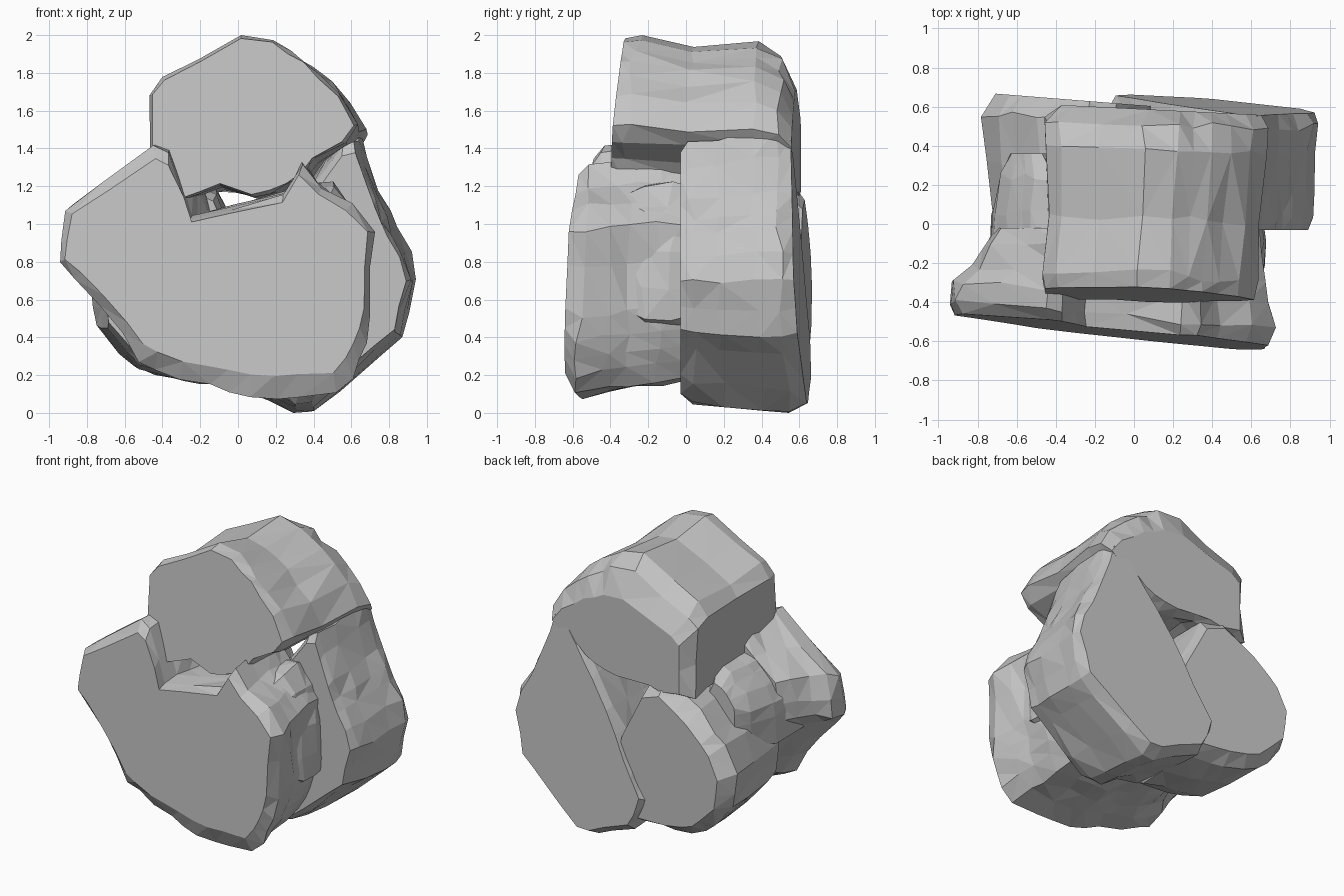
import bpy
import bmesh
import random
from mathutils import Vector

random.seed(4)

default_cube = bpy.data.objects.get("Cube")
if default_cube:
    bpy.data.objects.remove(default_cube, do_unlink=True)

# Single stone colour
stone = bpy.data.materials.new("grey_stone")
stone.use_nodes = True
stone_colour = (0.55, 0.55, 0.55, 1)
stone.diffuse_color = stone_colour
shader = stone.node_tree.nodes["Principled BSDF"]
shader.inputs["Base Color"].default_value = stone_colour
shader.inputs["Roughness"].default_value = 0.9


def plane_depth(plane, x, z):
    """Depth of a tilted end plane: offset, slope along x, slope along z."""
    offset, slope_x, slope_z = plane
    return offset + slope_x * x + slope_z * z


def chipped(outline, amount):
    """Outline with one extra, slightly uneven point on every long edge."""
    result = []
    for i, point in enumerate(outline):
        start, end = Vector(point), Vector(outline[(i + 1) % len(outline)])
        result.append(start)
        if (end - start).length > 0.2:
            wobble = Vector((random.uniform(-amount, amount),
                             random.uniform(-amount, amount)))
            result.append(start.lerp(end, random.uniform(0.35, 0.65)) + wobble)
    return result


def boulder(name, outline, front, back, rings, rough=0.012):
    """Loft an x-z outline from a front plane to a back plane.
    Each ring is (fraction of depth, x scale, z scale, x shift, z shift)."""
    points = chipped(outline, rough)
    low = Vector([min(p[k] for p in points) for k in range(2)])
    high = Vector([max(p[k] for p in points) for k in range(2)])
    middle = (low + high) / 2
    bm = bmesh.new()
    loops = []
    for index, (depth, scale_x, scale_z, shift_x, shift_z) in enumerate(rings):
        inner = 0 < index < len(rings) - 1
        loop = []
        for point in points:
            offset = point - middle
            x = middle.x + offset.x * scale_x + shift_x
            z = middle.y + offset.y * scale_z + shift_z
            y_front = plane_depth(front, x, z)
            y_back = plane_depth(back, x, z)
            y = y_front + (y_back - y_front) * depth
            if inner:
                x += random.uniform(-rough, rough)
                y += random.uniform(-rough, rough) * 2
                z += random.uniform(-rough, rough)
            loop.append(bm.verts.new((x, y, min(max(z, 0), 2))))
        loops.append(loop)

    # Sides, then end faces
    for first, second in zip(loops, loops[1:]):
        for i in range(len(first)):
            j = (i + 1) % len(first)
            bm.faces.new((first[i], first[j], second[j], second[i]))
    bm.faces.new(loops[0])
    bm.faces.new(loops[-1])
    bmesh.ops.triangulate(bm, faces=bm.faces[:], ngon_method='BEAUTY')
    bmesh.ops.recalc_face_normals(bm, faces=bm.faces[:])
    mesh = bpy.data.meshes.new(name)
    bm.to_mesh(mesh)
    bm.free()
    mesh.materials.append(stone)
    obj = bpy.data.objects.new(name, mesh)
    bpy.context.collection.objects.link(obj)
    return obj


# Broad slab at the front with a notch in its upper edge
boulder(
    "front_boulder",
    [(-.95, .8), (-.91, 1.08), (-.45, 1.42), (-.38, 1.38), (-.25, 1.03),
     (.25, 1.15), (.34, 1.32), (.45, 1.2), (.6, 1.1), (.72, .97),
     (.7, .5), (.64, .28), (.53, .1), (.2, .08), (-.05, .12),
     (-.3, .17), (-.52, .28), (-.74, .58)],
    front=(-.6, -.1, .05), back=(-.02, 0, 0),
    rings=[(0, .96, .86, 0, .02), (.12, 1, 1, 0, 0), (.35, .97, .98, 0, .02),
           (.55, .9, .97, .03, .03), (.8, .86, .96, .06, .04),
           (1, .81, .93, .08, .04)])

# Lump joining the front slab to the stone behind it, on the left side
boulder(
    "left_shoulder",
    [(.2, 1.1), (.35, 1.22), (.5, 1.22), (.6, 1.1), (.66, .85), (.67, .5),
     (.5, .35), (.25, .6)],
    front=(-.32, 0, 0), back=(.02, 0, 0),
    rings=[(0, .8, .85, 0, 0), (.3, .96, .97, 0, 0), (.7, 1, 1, 0, 0),
           (1, .96, .95, 0, 0)])

# Lump reaching back from the front slab on the right side
boulder(
    "right_shoulder",
    [(-.74, .72), (-.73, .98), (-.6, 1.16), (-.42, 1.26), (-.3, 1),
     (-.45, .65)],
    front=(-.25, 0, 0), back=(.36, 0, 0),
    rings=[(0, 1, 1, 0, 0), (.5, .97, 1, .01, 0), (.8, .9, .9, .03, .03),
           (1, .5, .5, 0, .08)])

# Tall stone at the back on the left side, pointed at the top
boulder(
    "back_left_boulder",
    [(.95, .7), (.88, .4), (.55, .12), (.4, 0), (.3, 0), (-.03, .14),
     (-.12, .36), (.02, .6), (.18, .92), (.38, 1.22), (.56, 1.48),
     (.64, 1.5), (.68, 1.36), (.8, 1.06), (.91, .85)],
    front=(-.03, 0, 0), back=(.67, -.07, -.05),
    rings=[(0, .87, .85, .01, -.01), (.1, .92, .92, 0, -.01),
           (.35, .95, .94, 0, -.01), (.65, .97, .99, 0, 0),
           (.88, 1, 1, 0, 0), (1, .95, .93, 0, 0)])

# Shorter stone at the back on the right side
boulder(
    "back_right_boulder",
    [(-.78, .7), (-.75, .45), (-.55, .24), (-.3, .17), (0, .15),
     (.15, .4), (.08, .8), (-.1, 1.18), (-.25, 1.24), (-.5, 1.08), (-.7, .88)],
    front=(-.02, 0, 0), back=(.61, -.08, 0),
    rings=[(0, .85, .88, 0, 0), (.15, .9, .96, .01, 0), (.5, .94, 1, .01, 0),
           (.85, 1, .98, 0, 0), (1, .91, .83, .03, -.02)])

# Blocky stone resting on the others, rounded off towards the back
boulder(
    "top_boulder",
    [(-.47, 1.69), (-.4, 1.77), (.04, 2), (.22, 1.98), (.4, 1.87),
     (.6, 1.68), (.69, 1.52), (.62, 1.43), (.45, 1.34), (.3, 1.2),
     (.1, 1.14), (-.08, 1.2), (-.3, 1.12), (-.47, 1.16)],
    front=(-.5, -.04, .09), back=(.59, -.05, 0),
    rings=[(0, .92, .96, -.03, 0), (.08, .95, 1, -.03, 0),
           (.4, .94, .91, -.01, -.03), (.78, .98, .95, .01, -.02),
           (.92, .98, .87, .01, -.06), (1, .88, .64, .03, -.13)])
